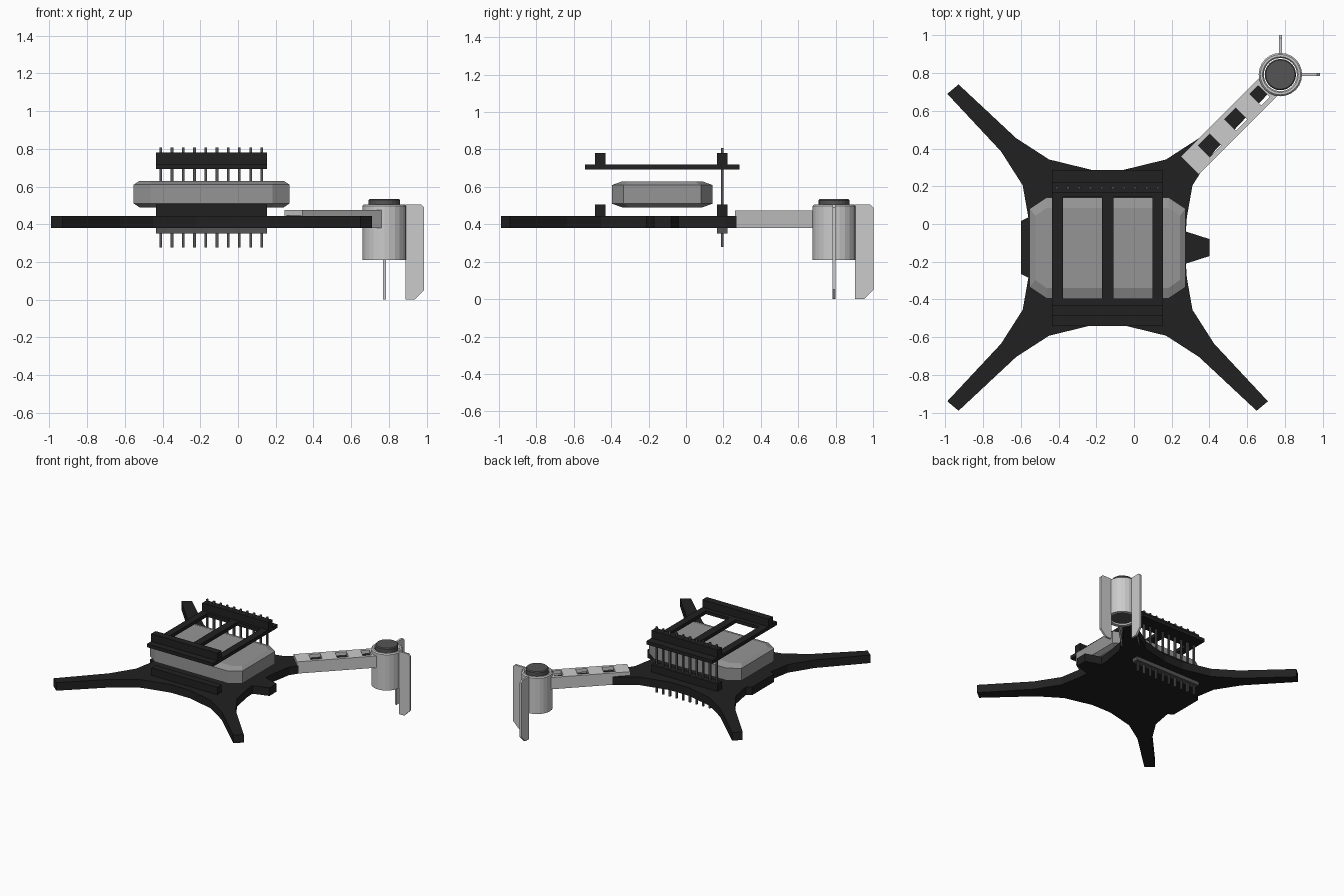
import bpy, bmesh, math
from mathutils import Matrix

if "Cube" in bpy.data.objects:
    bpy.data.objects.remove(bpy.data.objects["Cube"])


def material(name, v):
    m = bpy.data.materials.new(name)
    m.diffuse_color = (v, v, v, 1)
    m.use_nodes = True
    m.node_tree.nodes["Principled BSDF"].inputs["Base Color"].default_value = m.diffuse_color
    return m


BLACK = material("black", 0.015)
DARK = material("dark_grey", 0.09)
MID = material("mid_grey", 0.3)


def finish(name, bm, mat=None, matrix=None):
    bmesh.ops.recalc_face_normals(bm, faces=bm.faces)
    if matrix:
        bm.transform(matrix)
    me = bpy.data.meshes.new(name)
    bm.to_mesh(me)
    bm.free()
    ob = bpy.data.objects.new(name, me)
    bpy.context.collection.objects.link(ob)
    if mat:
        me.materials.append(mat)
    return ob


def boxes(name, ranges, mat=None, matrix=None):
    """One object from (x0, x1, y0, y1, z0, z1) blocks."""
    bm = bmesh.new()
    for x0, x1, y0, y1, z0, z1 in ranges:
        m = Matrix.Translation(((x0 + x1) / 2, (y0 + y1) / 2, (z0 + z1) / 2))
        m = m @ Matrix.Diagonal((x1 - x0, y1 - y0, z1 - z0, 1))
        bmesh.ops.create_cube(bm, size=1, matrix=m)
    return finish(name, bm, mat, matrix)


def loft(name, rings, mat=None, matrix=None, closed=False):
    """Bridge rings of equal length; cap the ends, or join them if closed."""
    bm = bmesh.new()
    vs = [[bm.verts.new(p) for p in r] for r in rings]
    n = len(vs[0])
    pairs = list(zip(vs, vs[1:])) + ([(vs[-1], vs[0])] if closed else [])
    for a, b in pairs:
        for i in range(n):
            j = (i + 1) % n
            bm.faces.new((a[i], a[j], b[j], b[i]))
    if not closed:
        bm.faces.new(vs[0][::-1])
        bm.faces.new(vs[-1])
    return finish(name, bm, mat, matrix)


def circle(r, z, n=24):
    return [(r * math.cos(2 * math.pi * i / n), r * math.sin(2 * math.pi * i / n), z) for i in range(n)]


# Four-armed base plate: one quadrant mirrored, with a nose and a tail tab
CX, CY = -0.14, -0.125
quad = [(0.42, 0.16), (0.45, 0.33), (0.565, 0.51), (0.85, 0.815),
        (0.79, 0.865), (0.485, 0.58), (0.31, 0.467), (0.085, 0.412)]
outline = [(0.415, -0.085), (0.54, -0.045), (0.54, 0.045), (0.415, 0.085)] + quad
outline += [(-x, y) for x, y in quad[::-1]]
outline += [(-0.46, 0.14), (-0.46, -0.14)]
outline += [(-x, -y) for x, y in quad] + [(x, -y) for x, y in quad[::-1]]
loft("base_plate", [[(x + CX, y + CY, z) for x, y in outline] for z in (0.38, 0.445)], BLACK)


# Battery block with cut corners and chamfered top and bottom
def octagon(ix, iy, z):
    hx, hy = 0.413 - ix, 0.268 - iy
    q = [(hx, hy - 0.06 + iy * 0.3), (hx - 0.09 + ix, hy)]
    pts = q + [(-x, y) for x, y in q[::-1]]
    pts += [(-x, -y) for x, y in pts]
    return [(x - 0.14, y - 0.127, z) for x, y in pts]


loft("battery", [octagon(0.03, 0.055, 0.49), octagon(0, 0, 0.51),
                 octagon(0, 0, 0.61), octagon(0.03, 0.055, 0.63)], MID)

# Upper open frame
X0, X1 = -0.435, 0.155
bars = [(X0, X1, -0.54, -0.395, 0.692, 0.719), (X0, X1, 0.143, 0.285, 0.692, 0.719)]
bars += [(a, b, -0.395, 0.143, 0.692, 0.719)
         for a, b in ((X0, -0.377), (-0.17, -0.108), (0.098, X1))]
boxes("upper_frame", bars, BLACK)

# Header strips above and below the battery, front and rear
for name, y in (("front", -0.458), ("rear", 0.193)):
    for level, z0, z1 in (("upper", 0.719, 0.78), ("lower", 0.445, 0.505)):
        boxes(f"{name}_{level}_strip", [(X0, X1, y - 0.028, y + 0.028, z0, z1)], BLACK)
boxes("underside_strip", [(X0, X1, 0.165, 0.221, 0.35, 0.38)], DARK)

# Row of header pins
pins = []
for i in range(10):
    x = -0.409 + i * 0.0595
    pins.append((x - 0.007, x + 0.007, 0.186, 0.2, 0.278, 0.807))
boxes("header_pins", pins, DARK)

# Sleeve over one arm, with three windows in its top sheet
W, H, L, T = 0.068, 0.043, 0.59, 0.475
cuts = [(0.107, 0.193), (0.304, 0.388), (0.494, 0.558)]
parts = []
for s in (-1, 1):
    a, b = sorted((s * W, s * 0.054))
    parts.append((0, L, a, b, 0.38, T))
    a, b = sorted((s * 0.054, s * H))
    parts.append((0, L, a, b, 0.447, T))
edges = [0] + [v for c in cuts for v in c] + [L]
parts += [(a, b, -H, H, 0.447, T) for a, b in zip(edges[::2], edges[1::2])]
boxes("arm_sleeve", parts, None,
      Matrix.Translation((0.295, 0.31, 0)) @ Matrix.Rotation(math.pi / 4, 4, 'Z'))

# Motor housing tube and its dark core
motor = Matrix.Translation((0.776, 0.792, 0))
loft("motor_housing", [circle(0.115, 0.21), circle(0.115, 0.498), circle(0.107, 0.506),
                       circle(0.095, 0.506), circle(0.088, 0.495), circle(0.088, 0.21)],
     None, motor, closed=True)
loft("motor_core", [circle(0.083, 0.22), circle(0.083, 0.528), circle(0.077, 0.535)], DARK, motor)

# Two upright landing fins
fin = [(0.112, 0.0), (0.16, 0.0), (0.21, 0.05), (0.21, 0.49), (0.194, 0.506), (0.112, 0.506)]
for name, ang in (("right_fin", 0), ("rear_fin", math.pi / 2)):
    loft(name, [[(x, t, z) for x, z in fin] for t in (-0.008, 0.008)], None,
         motor @ Matrix.Rotation(ang, 4, 'Z'))
